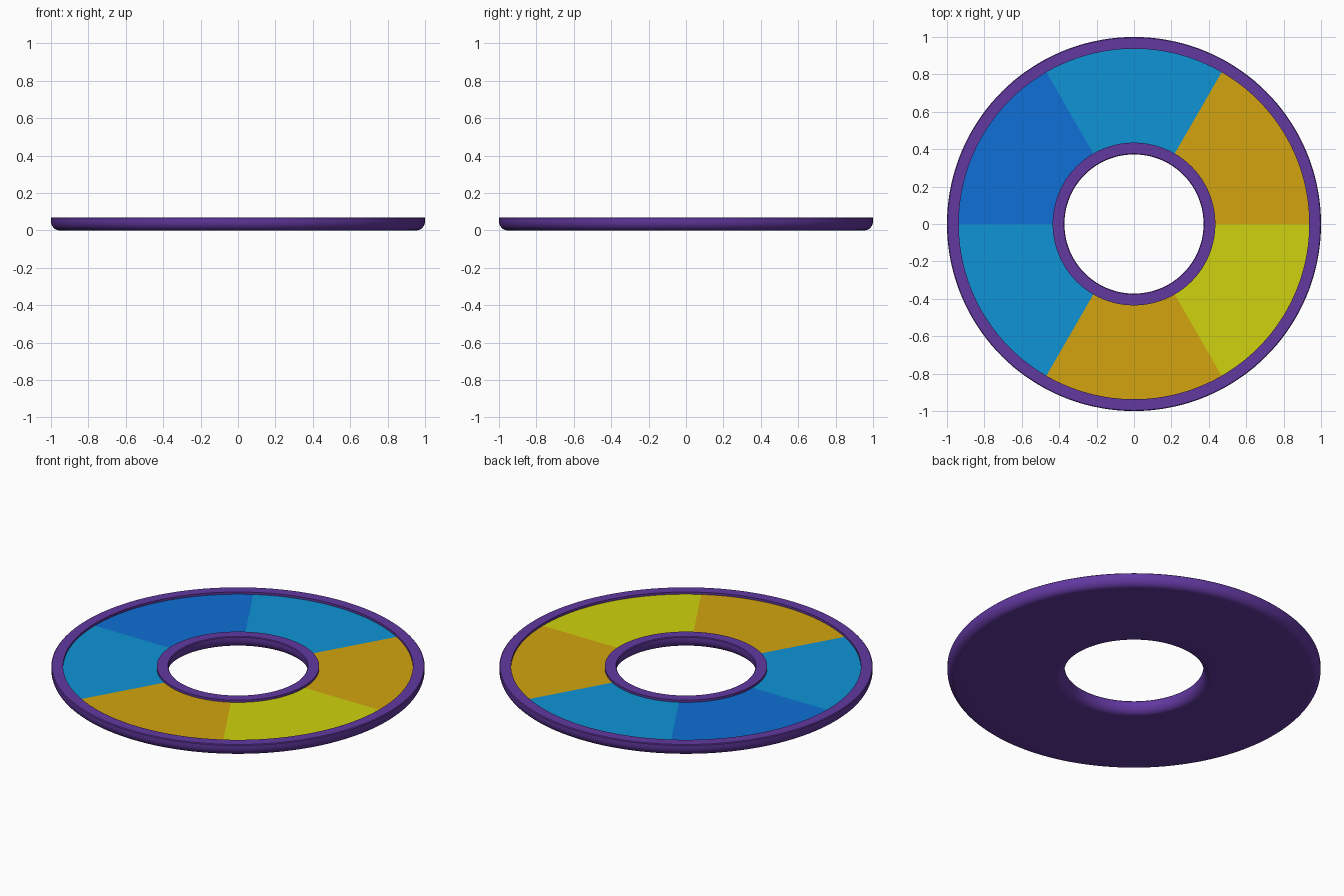
import bpy, bmesh, math

if "Cube" in bpy.data.objects:
    bpy.data.objects.remove(bpy.data.objects["Cube"])

SEG = 144          # sides around the ring
H = 0.07           # overall height
R_OUT, R_IN = 1.0, 0.372
RIM = 0.063        # width of the raised rims
FLOOR, PLATE_TOP = 0.05, 0.057


def material(name, rgb):
    m = bpy.data.materials.new(name)
    lin = [(c / 255 / 12.92) if c <= 10 else ((c / 255 + 0.055) / 1.055) ** 2.4 for c in rgb]
    m.diffuse_color = (*lin, 1)
    m.use_nodes = True
    m.node_tree.nodes["Principled BSDF"].inputs["Base Color"].default_value = m.diffuse_color
    return m


purple = material("purple", (98, 56, 160))
orange = material("orange", (210, 163, 14))
yellow = material("yellow", (208, 210, 14))
sky = material("light blue", (14, 148, 214))
blue = material("deep blue", (14, 112, 214))


def lathe(name, profile, mat, a0=0.0, a1=math.tau, seg=SEG):
    """Sweep a closed (radius, z) profile about z, capping partial sweeps."""
    full = abs(a1 - a0 - math.tau) < 1e-6
    bm = bmesh.new()
    rings = []
    for i in range(seg if full else seg + 1):
        a = a0 + (a1 - a0) * i / seg
        rings.append([bm.verts.new((r * math.cos(a), r * math.sin(a), z)) for r, z in profile])
    n = len(profile)
    for i in range(seg):
        p, q = rings[i], rings[(i + 1) % len(rings)]
        for j in range(n):
            k = (j + 1) % n
            bm.faces.new((p[j], q[j], q[k], p[k]))
    if not full:
        bm.faces.new(rings[0])
        bm.faces.new(rings[-1])
    bmesh.ops.recalc_face_normals(bm, faces=bm.faces[:])
    me = bpy.data.meshes.new(name)
    bm.to_mesh(me)
    bm.free()
    me.materials.append(mat)
    ob = bpy.data.objects.new(name, me)
    bpy.context.collection.objects.link(ob)
    bpy.ops.object.select_all(action='DESELECT')
    ob.select_set(True)
    bpy.context.view_layer.objects.active = ob
    bpy.ops.object.shade_smooth_by_angle(angle=math.radians(35))
    return ob


# Ring body: rounded lower edges, two raised rims, recessed floor
rx, rz = 0.045, 0.05
steps = [math.pi / 2 * i / 8 for i in range(9)]
outer = [(R_OUT - rx + rx * math.sin(t), rz - rz * math.cos(t)) for t in steps]
inner = [(R_IN + rx - rx * math.sin(t), rz - rz * math.cos(t)) for t in reversed(steps)]
top = [(R_OUT, H - 0.004), (R_OUT - 0.004, H), (R_OUT - RIM, H), (R_OUT - RIM, FLOOR),
       (R_IN + RIM, FLOOR), (R_IN + RIM, H), (R_IN + 0.004, H), (R_IN, H - 0.004)]
lathe("ring_body", outer + top + inner, purple)

# Six coloured sector plates, counter-clockwise from +x
r0, r1 = R_IN + RIM, R_OUT - RIM
plate = [(r0, FLOOR), (r1, FLOOR), (r1, PLATE_TOP), (r0, PLATE_TOP)]
for i, mat in enumerate((orange, sky, blue, sky, orange, yellow)):
    lathe(f"sector_plate_{i + 1}", plate, mat,
          math.radians(60 * i), math.radians(60 * (i + 1)), SEG // 6)
